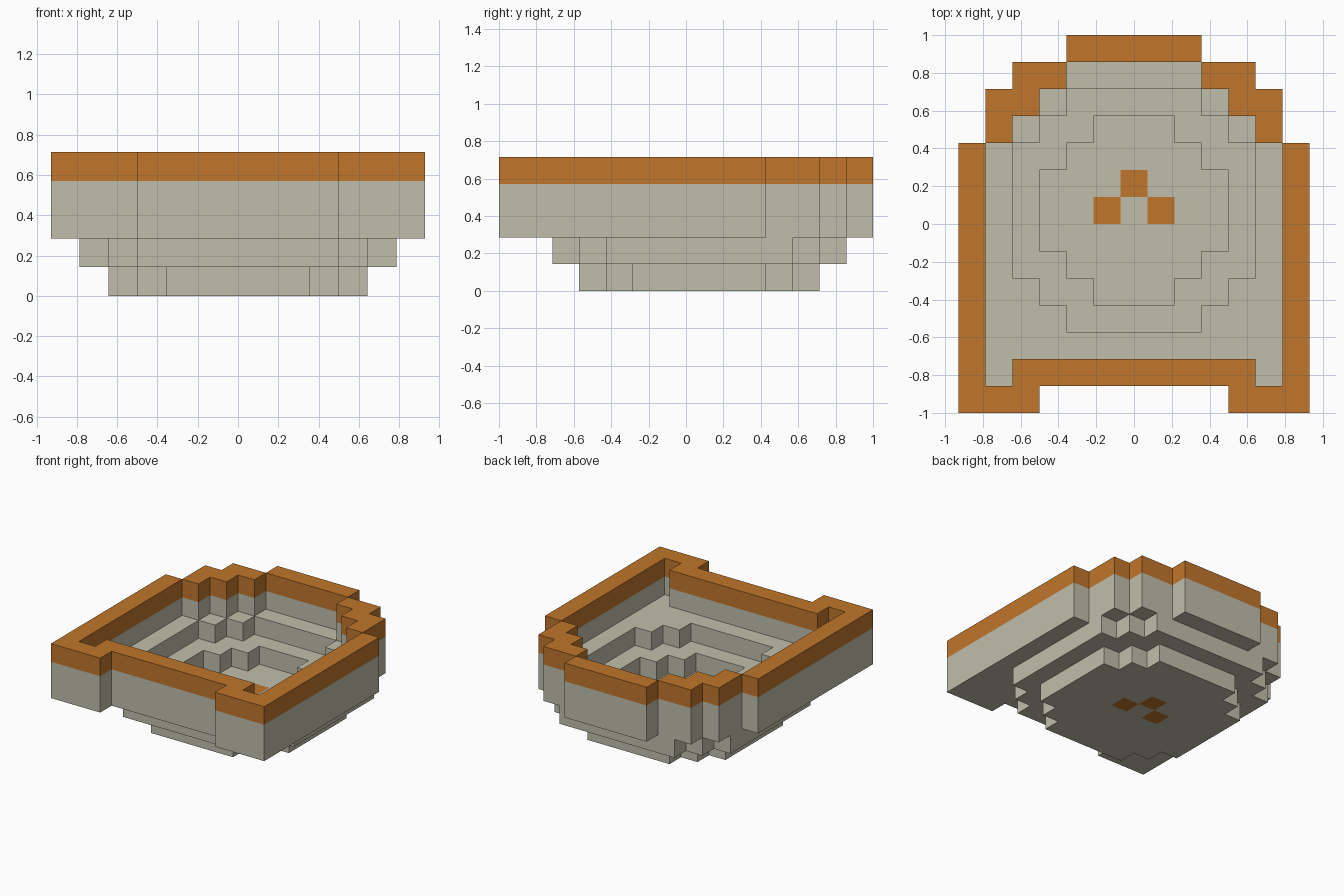
import bpy, bmesh
from mathutils import Vector

if "Cube" in bpy.data.objects:
    bpy.data.objects.remove(bpy.data.objects["Cube"])

U = 2 / 14  # block size; the model is 13 x 14 x 5 blocks


def material(name, rgb):
    m = bpy.data.materials.new(name)
    m.diffuse_color = (*rgb, 1)
    m.use_nodes = True
    m.node_tree.nodes["Principled BSDF"].inputs["Base Color"].default_value = m.diffuse_color
    return m


ORANGE = material("orange", (0.53, 0.18, 0.025))
STONE = material("pale stone", (0.53, 0.52, 0.41))


def stepped(spans):
    """Block cells covered by symmetric rectangles (half column, first row, last row)."""
    return {(x, y) for h, a, b in spans for x in range(-h, h + 1) for y in range(a, b + 1)}


def rounded(half, front, back):
    """Rectangle whose corners are cut in two steps."""
    return stepped([(half, front + 2, back - 2), (half - 1, front + 1, back - 1),
                    (half - 2, front, back)])


# Plan outlines, from the outside to the inside
outer = stepped([(2, 6, 6), (4, 5, 5), (5, 3, 4), (6, -7, 2)]) - stepped([(3, -7, -7)])
opening = stepped([(2, 5, 5), (3, 4, 4), (4, 3, 3), (5, -6, 2)]) - stepped([(4, -6, -6)])
middle = rounded(5, -5, 5)
inner = rounded(4, -4, 4)
pit = rounded(3, -3, 3)
studs = {(0, 1), (-1, 0), (1, 0)}

# Part name -> (outline, layers, material)
parts = {
    "rim": (outer - opening, [4], ORANGE),
    "outer_wall": (outer - opening, [3], STONE),
    "upper_ledge": (outer - inner, [2], STONE),
    "lower_ledge": (middle - pit, [1], STONE),
    "basin_floor": (inner - studs, [0], STONE),
    "floor_inlays": (studs, [0], ORANGE),
}
solid = {(x, y, z) for cells, layers, _ in parts.values() for x, y in cells for z in layers}


def build(name, cells, layers, mat):
    """Make the outward faces of a block part, skipping faces against other blocks."""
    bm = bmesh.new()
    for x, y in sorted(cells):
        for z in layers:
            for axis in range(3):
                for sign in (-1, 1):
                    n = Vector((0, 0, 0))
                    n[axis] = sign
                    if (x + int(n.x), y + int(n.y), z + int(n.z)) in solid:
                        continue
                    s = Vector((0, 0, 0))
                    s[(axis + 1) % 3] = 0.5
                    t = n.cross(s)
                    c = Vector((x, y + 0.5, z + 0.5)) + n / 2
                    bm.faces.new([bm.verts.new((c + p) * U)
                                  for p in (-s - t, s - t, s + t, t - s)])
    bmesh.ops.remove_doubles(bm, verts=bm.verts, dist=0.001)
    me = bpy.data.meshes.new(name)
    bm.to_mesh(me)
    bm.free()
    me.materials.append(mat)
    bpy.context.collection.objects.link(bpy.data.objects.new(name, me))


for name, (cells, layers, mat) in parts.items():
    build(name, cells, layers, mat)
